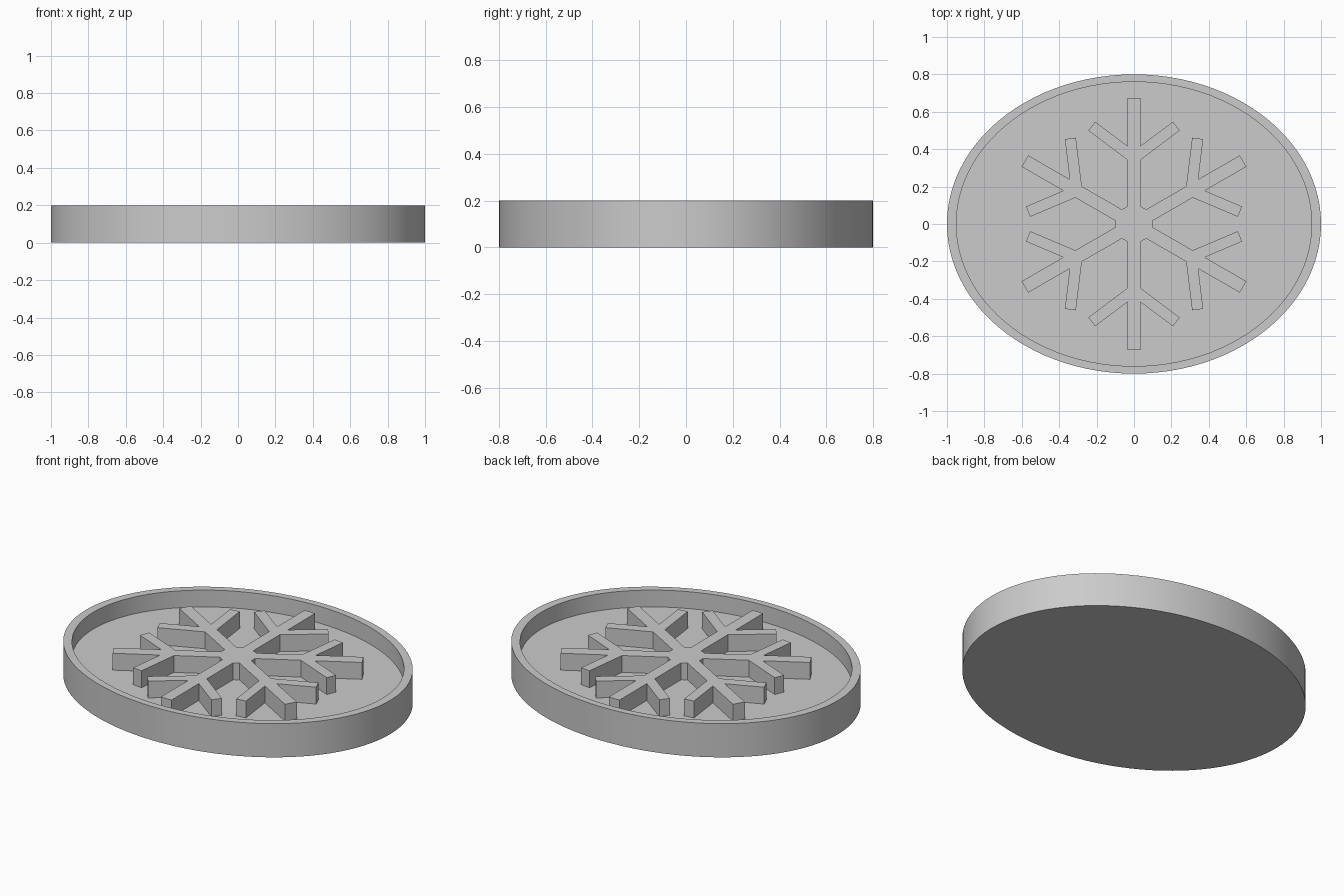
import bpy, bmesh, math
from mathutils import Matrix, Vector

if "Cube" in bpy.data.objects:
    bpy.data.objects.remove(bpy.data.objects["Cube"])

SIDES = 100
RX, RY, RIM = 1.0, 0.8, 0.95      # outer radii and inner wall ratio
FLOOR, TOP = 0.1, 0.2

grey = bpy.data.materials.new("plain grey")
grey.diffuse_color = (0.6, 0.6, 0.6, 1)
grey.use_nodes = True
grey.node_tree.nodes["Principled BSDF"].inputs["Base Color"].default_value = grey.diffuse_color


def finish(name, bm):
    """Turn a bmesh into a named, coloured object."""
    bmesh.ops.recalc_face_normals(bm, faces=bm.faces)
    mesh = bpy.data.meshes.new(name)
    bm.to_mesh(mesh)
    bm.free()
    mesh.materials.append(grey)
    obj = bpy.data.objects.new(name, mesh)
    bpy.context.collection.objects.link(obj)
    return obj


def wall(bm, low, high):
    """Join two closed loops of vertices with quads."""
    n = len(low)
    for i in range(n):
        j = (i + 1) % n
        bm.faces.new((low[i], low[j], high[j], high[i]))


# Oval tray: bottom, outer wall, rim, inner wall, recessed floor
bm = bmesh.new()
loops = []
for ratio, z in ((1, 0), (1, TOP), (RIM, TOP), (RIM, FLOOR)):
    loops.append([bm.verts.new((RX * ratio * math.cos(math.tau * i / SIDES),
                                RY * ratio * math.sin(math.tau * i / SIDES), z))
                  for i in range(SIDES)])
for low, high in zip(loops, loops[1:]):
    wall(bm, low, high)
bm.faces.new(loops[0])
bm.faces.new(loops[-1])
tray = finish("oval_tray", bm)
for p in tray.data.polygons:
    p.use_smooth = len(p.vertices) == 4
bpy.context.view_layer.objects.active = tray
tray.select_set(True)
bpy.ops.object.shade_smooth_by_angle(angle=math.radians(30))

# Raised snowflake: half an arm, mirrored, then turned six times around the hub
half = [(0.035, 0.095), (0.035, 0.342), (0.244, 0.500), (0.208, 0.547),
        (0.035, 0.417), (0.035, 0.673)]
arm = half + [(-x, y) for x, y in reversed(half)]
bm = bmesh.new()
outline = []
for k in range(6):
    turn = Matrix.Rotation(math.radians(60 * k), 3, 'Z')
    outline += [turn @ Vector((x, y, 0)) for x, y in arm]
low = [bm.verts.new((p.x, p.y, FLOOR)) for p in outline]
high = [bm.verts.new((p.x, p.y, TOP)) for p in outline]
wall(bm, low, high)
bm.faces.new(high)
bm.faces.new(list(reversed(low)))
finish("snowflake_relief", bm)
